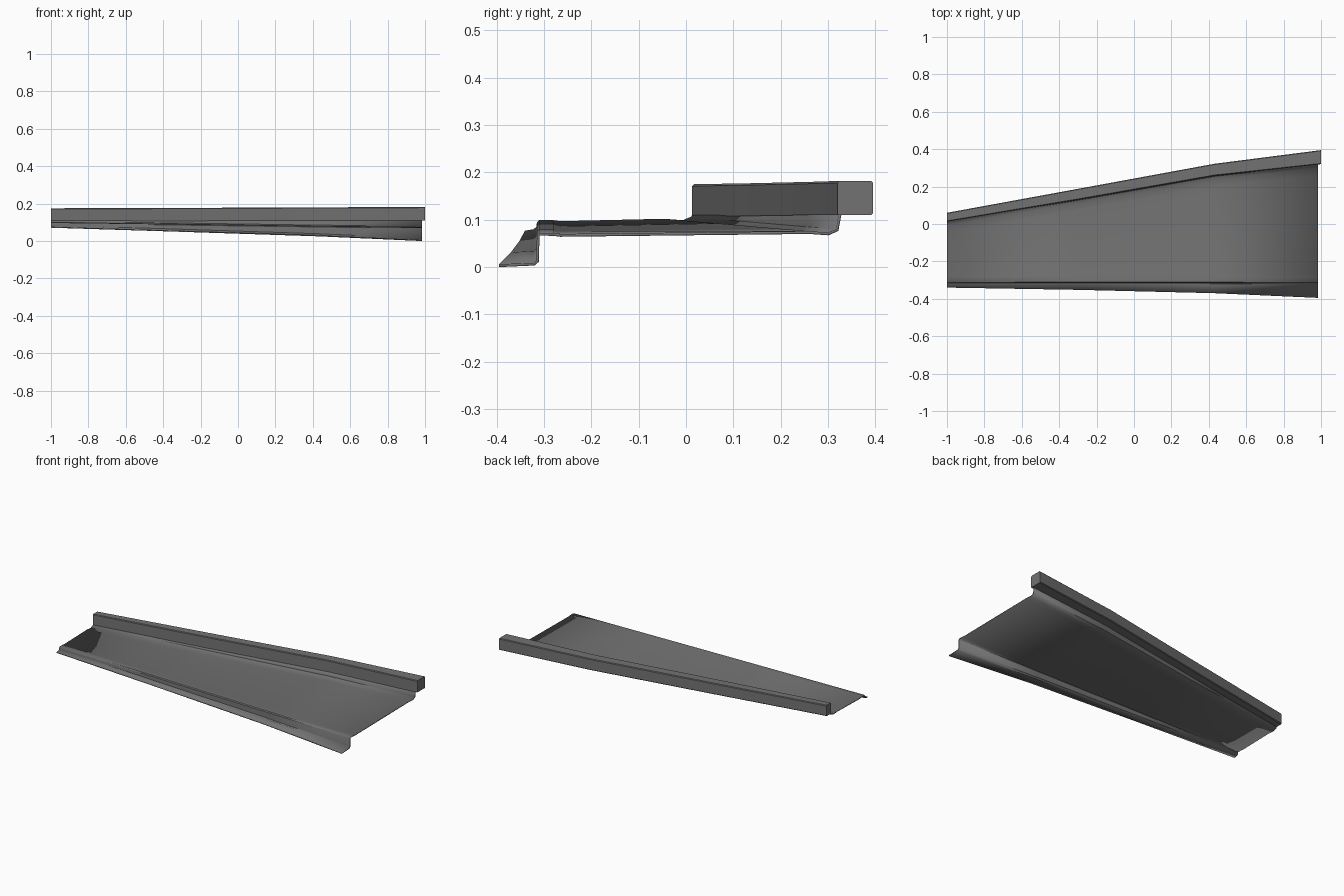
import bpy, bmesh

if "Cube" in bpy.data.objects:
    bpy.data.objects.remove(bpy.data.objects["Cube"])

grey = bpy.data.materials.new("dark grey")
grey.diffuse_color = (0.17, 0.17, 0.17, 1)
grey.use_nodes = True
grey.node_tree.nodes["Principled BSDF"].inputs["Base Color"].default_value = grey.diffuse_color

# Stations along the length:
# x, lip edge y, lip z, riser top z, deck z at front, deck z at back, curb inner y, curb outer y, curb bottom z, curb top z
STATIONS = [
    (-1.0, -0.34, 0.077, 0.099, 0.097, 0.102, 0.013, 0.06, 0.108, 0.175),
    (-0.3, -0.352, 0.055, 0.090, 0.086, 0.092, 0.130, 0.188, 0.108, 0.177),
    (0.43, -0.37, 0.031, 0.080, 0.076, 0.081, 0.258, 0.322, 0.110, 0.180),
    (1.0, -0.395, 0.006, 0.072, 0.070, 0.076, 0.320, 0.395, 0.110, 0.182),
]


def loft(name, profile, closed):
    """Bridge one cross-section per station into a skin."""
    bm = bmesh.new()
    rows = []
    for s in STATIONS:
        rows.append([bm.verts.new(p) for p in profile(*s)])
    n = len(rows[0])
    for a, b in zip(rows, rows[1:]):
        for i in range(n if closed else n - 1):
            j = (i + 1) % n
            bm.faces.new((a[i], b[i], b[j], a[j]))
    if closed:
        bm.faces.new(rows[0])
        bm.faces.new(rows[-1])
        bmesh.ops.recalc_face_normals(bm, faces=bm.faces)
    me = bpy.data.meshes.new(name)
    bm.to_mesh(me)
    bm.free()
    me.materials.append(grey)
    ob = bpy.data.objects.new(name, me)
    bpy.context.collection.objects.link(ob)
    bpy.ops.object.select_all(action='DESELECT')
    ob.select_set(True)
    bpy.context.view_layer.objects.active = ob
    bpy.ops.object.shade_smooth_by_angle(angle=0.6)
    return ob


# Folded sheet: front lip, riser, deck and turned-up back edge
def sheet_profile(x, lip_y, lip_z, rise_z, front_z, back_z, inner, outer, low, top):
    x = min(x, 0.985)
    pts = [(lip_y, lip_z), (-0.322, lip_z + 0.003), (-0.316, lip_z + 0.008),
           (-0.315, rise_z - 0.005), (-0.310, rise_z),
           (-0.28, rise_z), (-0.265, front_z),
           (inner - 0.06, back_z), (inner - 0.02, back_z - 0.003),
           (inner - 0.003, back_z + 0.004), (inner + 0.003, low + 0.005)]
    return [(x, y, z) for y, z in pts]


deck = loft("folded_deck", sheet_profile, False)
solid = deck.modifiers.new("sheet thickness", 'SOLIDIFY')
solid.thickness = 0.006
solid.offset = -1


# Solid raised curb along the back edge, with small chamfers
def curb_profile(x, lip_y, lip_z, rise_z, front_z, back_z, inner, outer, low, top):
    c = 0.004
    pts = [(inner, low), (outer - c, low), (outer, low + c), (outer, top - c),
           (outer - c, top), (inner + c, top), (inner, top - c)]
    return [(x, y, z) for y, z in pts]


loft("back_curb", curb_profile, True)
